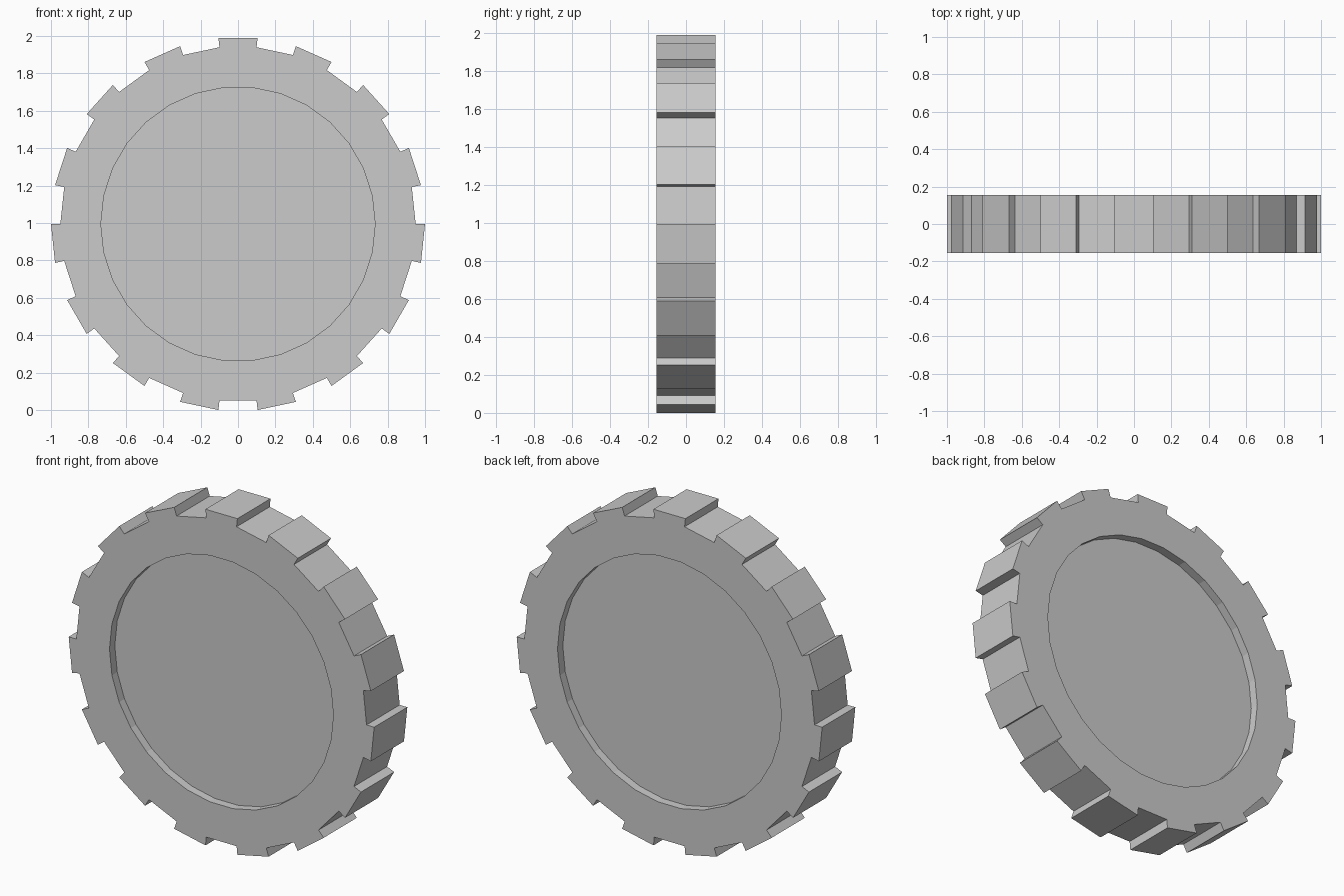
import bpy, bmesh
from math import sin, cos, pi, radians

if "Cube" in bpy.data.objects:
    bpy.data.objects.remove(bpy.data.objects["Cube"])

TEETH = 15
N = TEETH * 2                 # one segment per tooth and per gap
R_TIP, R_ROOT, R_RECESS = 1.0, 0.95, 0.733
HALF, DEPTH = 0.155, 0.05     # half thickness, recess depth
CZ = R_TIP * cos(pi / N)      # lowest tooth tips rest on the ground

bm = bmesh.new()


def ring(radius, y):
    """Ring of N vertices around the y axis, with a flat at the top."""
    verts = []
    for i in range(N):
        a = radians(84) + 2 * pi * i / N
        verts.append(bm.verts.new((radius * cos(a), y, CZ + radius * sin(a))))
    return verts


def quad(a, b, i):
    j = (i + 1) % N
    bm.faces.new((a[i], a[j], b[j], b[i]))


# Rings for the front and back sides
sides = []
for s in (-1, 1):
    tip, root, lip = (ring(r, s * HALF) for r in (R_TIP, R_ROOT, R_RECESS))
    floor = ring(R_RECESS, s * (HALF - DEPTH))
    bm.faces.new(floor)                       # recessed disc
    for i in range(N):
        quad(floor, lip, i)                   # recess wall
        quad(lip, root, i)                    # flat rim
        if i % 2 == 0:
            quad(root, tip, i)                # tooth side
    sides.append((tip, root))

# Tread: tooth tips, tooth flanks and gaps
(tip_f, root_f), (tip_b, root_b) = sides
for i in range(N):
    if i % 2 == 0:
        quad(tip_f, tip_b, i)
    else:
        quad(root_f, root_b, i)
    bm.faces.new((root_f[i], tip_f[i], tip_b[i], root_b[i]))

bmesh.ops.recalc_face_normals(bm, faces=bm.faces)
mesh = bpy.data.meshes.new("toothed_wheel")
bm.to_mesh(mesh)
bm.free()
wheel = bpy.data.objects.new("toothed_wheel", mesh)
bpy.context.collection.objects.link(wheel)
